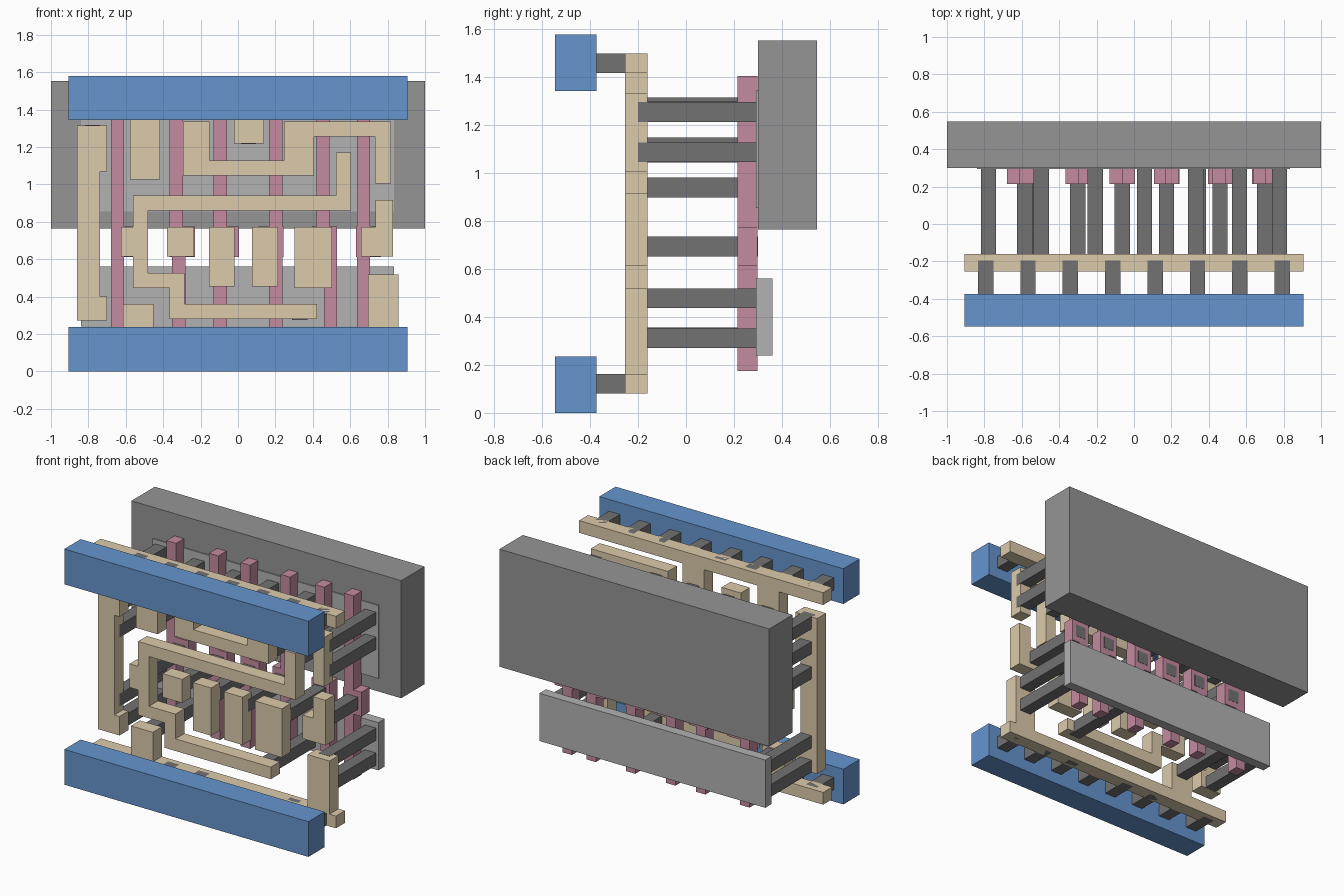
import bpy, bmesh

def material(name, rgb):
    m = bpy.data.materials.new(name)
    m.diffuse_color = (*rgb, 1)
    return m

BLUE = material("blue", (0.13, 0.30, 0.62))
TAN = material("tan", (0.72, 0.60, 0.41))
PINK = material("pink", (0.55, 0.26, 0.35))
DARK = material("dark_grey", (0.17, 0.17, 0.17))
MID = material("mid_grey", (0.30, 0.30, 0.30))
LIGHT = material("light_grey", (0.45, 0.45, 0.45))

def plate(name, outline, y0, y1, mat):
    """Extrude an (x, z) outline from y0 to y1."""
    bm = bmesh.new()
    face = bm.faces.new([bm.verts.new((x, y0, z)) for x, z in outline])
    ext = bmesh.ops.extrude_face_region(bm, geom=[face])
    verts = [v for v in ext["geom"] if isinstance(v, bmesh.types.BMVert)]
    bmesh.ops.translate(bm, verts=verts, vec=(0, y1 - y0, 0))
    bmesh.ops.recalc_face_normals(bm, faces=bm.faces)
    me = bpy.data.meshes.new(name)
    bm.to_mesh(me)
    bm.free()
    me.materials.append(mat)
    ob = bpy.data.objects.new(name, me)
    bpy.context.collection.objects.link(ob)
    return ob

def box(name, x0, x1, y0, y1, z0, z1, mat):
    return plate(name, [(x0, z0), (x1, z0), (x1, z1), (x0, z1)], y0, y1, mat)

def post(name, x, z, y0, y1):
    return box(name, x - .041, x + .041, y0, y1, z - .041, z + .041, DARK)

# Back slabs
box("back_slab", -1, 1, .3, .547, .765, 1.553, MID)
box("upper_active_plate", -.84, .835, .293, .36, .855, 1.345, LIGHT)
box("lower_active_plate", -.84, .835, .293, .36, .24, .56, LIGHT)

# Front power rails and the pegs behind them
for name, z0, peg_z in (("lower", 0, .121), ("upper", 1.343, 1.459)):
    box(name + "_front_rail", -.905, .905, -.547, -.374, z0, z0 + .236, BLUE)
    for i in range(8):
        post(name + "_rail_peg", -.793 + i * .2265, peg_z, -.374, -.195)

# Pink gate strips: left edge of upper leg, lower leg, widened pad
for top, low, pad in ((-.68, -.68, -.65), (-.365, -.352, -.366), (-.13, -.13, -.13),
                      (.167, .167, .107), (.42, .46, .395), (.637, .637, .63)):
    w, p0, p1 = .07, .612, .775
    l, r = min(pad, top, low), pad + .135
    plate("gate_strip", [(low, .175), (low + w, .175), (low + w, p0), (r, p0), (r, p1),
                         (top + w, p1), (top + w, 1.405), (top, 1.405), (top, p1),
                         (l, p1), (l, p0), (low, p0)], .214, .298, PINK)

# Tan metal traces
def trace(name, outline):
    return plate(name, outline, -.255, -.16, TAN)

trace("upper_comb", [(-.905, 1.5), (-.905, 1.418), (-.577, 1.418), (-.577, 1.027),
                     (-.417, 1.027), (-.417, 1.418), (-.022, 1.418), (-.022, 1.218),
                     (.138, 1.218), (.138, 1.418), (.905, 1.418), (.905, 1.5)])
trace("lower_comb", [(-.905, .08), (.905, .08), (.905, .162), (.857, .162), (.857, .518),
                     (.695, .518), (.695, .162), (-.453, .162), (-.453, .36),
                     (-.615, .36), (-.615, .162), (-.905, .162)])
trace("left_trace", [(-.86, .273), (-.7, .273), (-.7, .4), (-.738, .4), (-.738, 1.068),
                     (-.7, 1.068), (-.7, 1.315), (-.86, 1.315)])
trace("upper_bent_trace", [(-.294, 1.335), (-.294, 1.047), (.406, 1.047), (.406, 1.255),
                           (.733, 1.255), (.733, 1.005), (.818, 1.005), (.818, 1.335),
                           (.246, 1.335), (.246, 1.128), (-.152, 1.128), (-.152, 1.335)])
trace("snake_trace", [(.605, 1.17), (.525, 1.17), (.525, .94), (-.562, .94), (-.562, .773),
                      (-.625, .773), (-.625, .615), (-.562, .615), (-.562, .447),
                      (-.365, .447), (-.365, .28), (.422, .28), (.422, .361),
                      (-.285, .361), (-.285, .527), (-.481, .527), (-.481, .86),
                      (.605, .86)])
trace("right_trace", [(.658, .615), (.828, .615), (.828, .917), (.735, .917),
                      (.735, .773), (.658, .773)])
for x0, x1, z0 in ((-.38, -.235, .615), (-.155, -.02, .453), (.075, .213, .453),
                   (.303, .503, .447)):
    box("pad_trace", x0, x1, -.255, -.16, z0, .773, TAN)

# Dark contacts through the gate pads
for x in (-.585, -.3, -.063, .174, .46, .698):
    post("gate_contact", x, .694, -.2, .2995)

# Dark contacts to the active plates
for x, z in ((-.778, 1.275), (-.778, 1.108), (-.778, .94), (-.778, .478), (-.778, .315),
             (-.495, 1.255), (-.495, 1.085), (-.208, 1.255), (-.208, 1.088),
             (.056, 1.258), (.33, 1.255), (.345, 1.088), (.564, 1.108),
             (.778, 1.255), (.778, 1.088), (-.535, .312), (.33, .315),
             (.778, .478), (.778, .312)):
    post("active_contact", x, z, -.2, .298)
